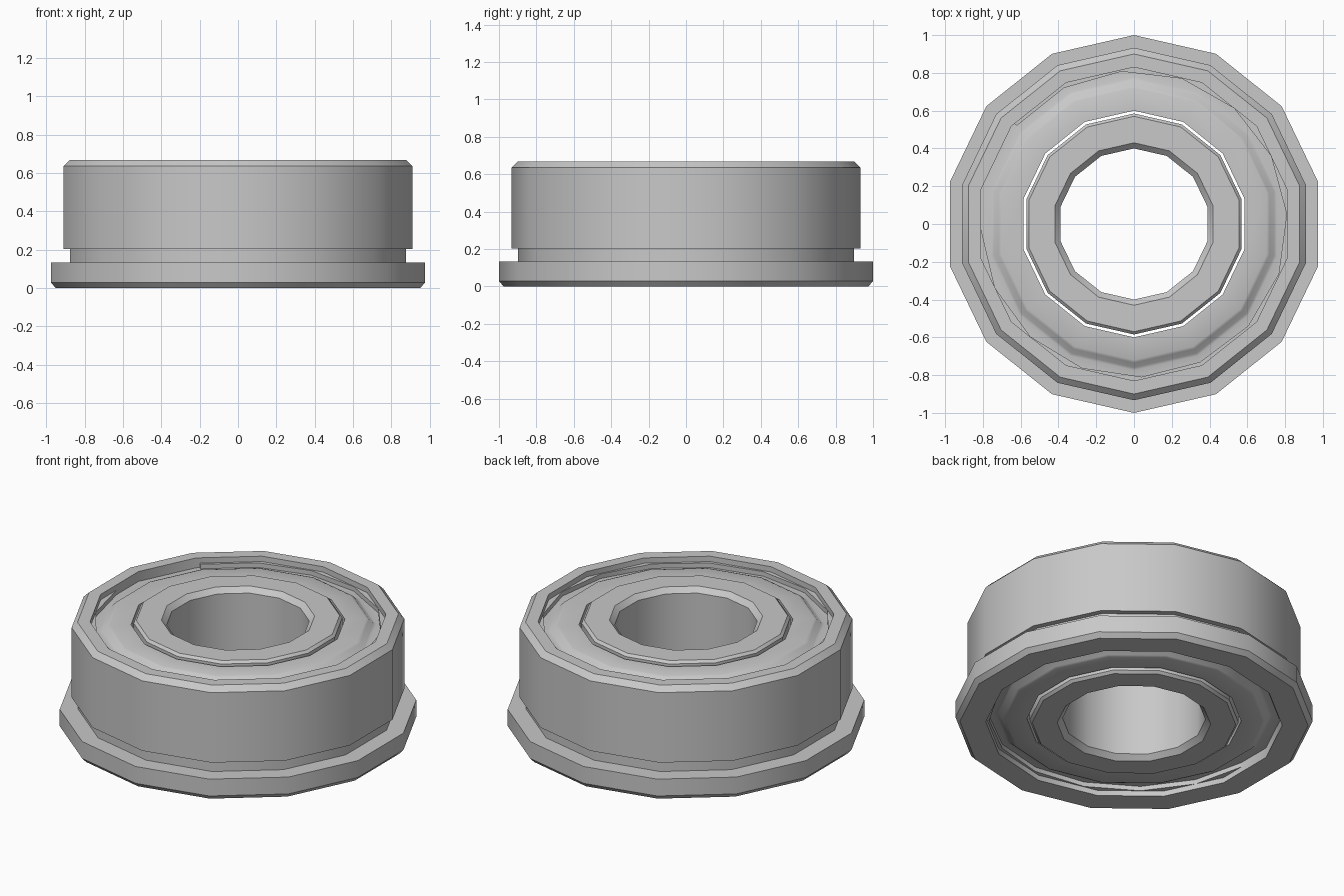
import bpy, bmesh, math

if "Cube" in bpy.data.objects:
    bpy.data.objects.remove(bpy.data.objects["Cube"])

SIDES = 14
HEIGHT = 0.667
steel = bpy.data.materials.new("steel grey")
steel.diffuse_color = (0.58, 0.58, 0.58, 1)
steel.use_nodes = True
steel.node_tree.nodes["Principled BSDF"].inputs["Base Color"].default_value = steel.diffuse_color


def lathe(name, profile, start=90.0, sweep=360.0):
    """Turn a closed (radius, z) profile round z; partial sweeps get end caps."""
    bm = bmesh.new()
    full = sweep >= 360
    count = SIDES if full else SIDES + 1
    rings = []
    for i in range(count):
        a = math.radians(start + sweep * i / SIDES)
        rings.append([bm.verts.new((r * math.cos(a), r * math.sin(a), z))
                      for r, z in profile])
    n = len(profile)
    for i in range(SIDES):
        a, b = rings[i], rings[(i + 1) % count]
        for j in range(n):
            k = (j + 1) % n
            bm.faces.new((a[j], b[j], b[k], a[k]))
    if not full:
        bm.faces.new(rings[0])
        bm.faces.new(rings[-1])
    bmesh.ops.recalc_face_normals(bm, faces=bm.faces)
    mesh = bpy.data.meshes.new(name)
    bm.to_mesh(mesh)
    bm.free()
    mesh.materials.append(steel)
    obj = bpy.data.objects.new(name, mesh)
    bpy.context.collection.objects.link(obj)
    bpy.ops.object.select_all(action='DESELECT')
    obj.select_set(True)
    bpy.context.view_layer.objects.active = obj
    bpy.ops.object.shade_smooth_by_angle(angle=math.radians(30))
    return obj


def flip(profile):
    return [(r, HEIGHT - z) for r, z in profile]


# Flanged outer ring with a relief groove above the flange
lathe("outer_ring", [
    (0.83, 0.0), (0.975, 0.0), (1.0, 0.028), (1.0, 0.132), (0.898, 0.132),
    (0.898, 0.203), (0.933, 0.203), (0.933, 0.635), (0.90, HEIGHT),
    (0.83, HEIGHT)])

# Inner ring with chamfered bore and rim
lathe("inner_ring", [
    (0.40, 0.03), (0.43, 0.0), (0.57, 0.0), (0.585, 0.015),
    (0.585, HEIGHT - 0.015), (0.57, HEIGHT), (0.43, HEIGHT),
    (0.40, HEIGHT - 0.03)])

# Dished shield and open retaining ring, on both faces
shield = [(0.60, 0.643), (0.72, 0.643), (0.735, 0.637), (0.76, 0.612),
          (0.775, 0.606), (0.84, 0.606), (0.84, 0.58), (0.60, 0.58)]
clip = [(0.81, 0.606), (0.85, 0.606), (0.85, 0.634), (0.81, 0.634)]
for side, change in (("top", list), ("bottom", flip)):
    lathe(side + "_shield", change(shield))
    lathe(side + "_retaining_ring", change(clip), start=182, sweep=318)
